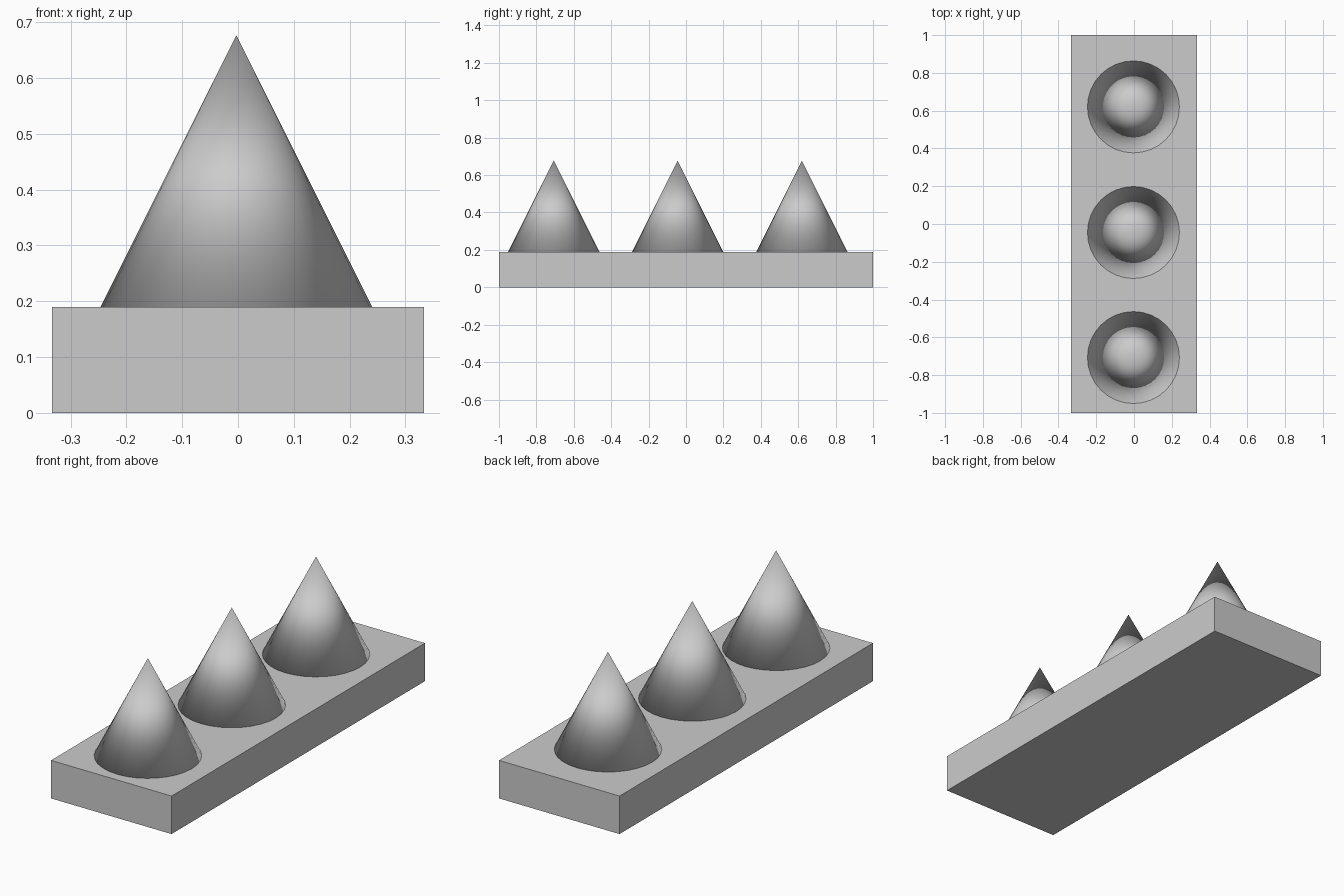
import bpy

if "Cube" in bpy.data.objects:
    bpy.data.objects.remove(bpy.data.objects["Cube"])

# Flat rectangular base slab
BASE_H = 0.19
bpy.ops.mesh.primitive_cube_add(size=1, location=(0, 0, BASE_H / 2))
base = bpy.context.object
base.name = "base_slab"
base.scale = (0.666, 2.0, BASE_H)
bpy.ops.object.transform_apply(location=False, rotation=False, scale=True)


# Fully smooth-shaded cone (cap included, giving the soft rounded shading)
def add_spike(name, y, radius=0.2435, height=0.487):
    bpy.ops.mesh.primitive_cone_add(vertices=32, radius1=radius, radius2=0,
                                    depth=height,
                                    location=(-0.003, y, BASE_H + height / 2))
    spike = bpy.context.object
    spike.name = name
    bpy.ops.object.shade_smooth()


# Row of three spikes along the slab
for name, y in (("front_spike", -0.707), ("middle_spike", -0.045), ("back_spike", 0.62)):
    add_spike(name, y)
